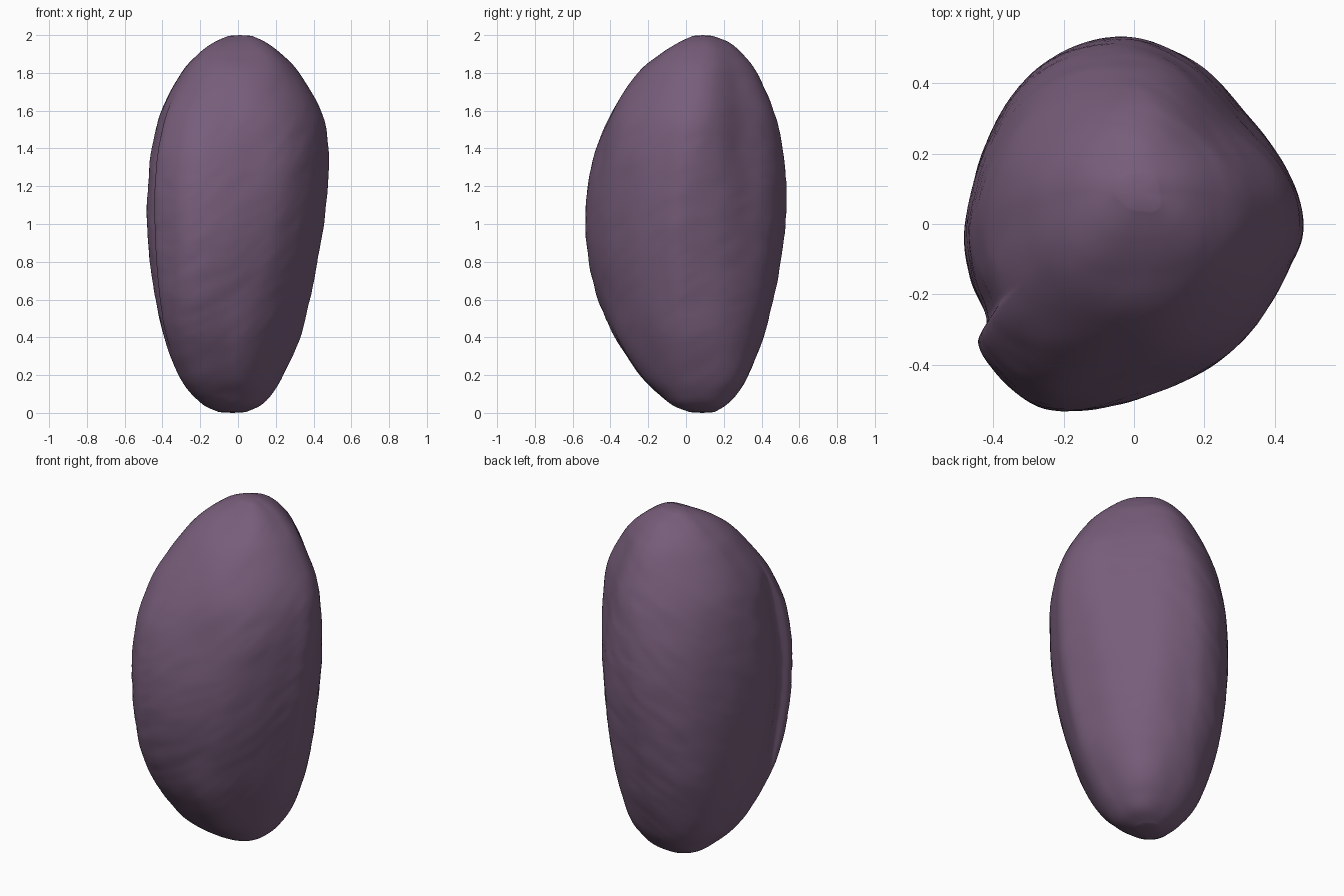
import bpy, bmesh, math
from mathutils import Vector, noise

if "Cube" in bpy.data.objects:
    bpy.data.objects.remove(bpy.data.objects["Cube"])

# height, then extents: left, right, front, back,
# and diagonal: front left, back right, back left, front right
STATIONS = [
    (0.004, -0.10, 0.04, 0.02, 0.15, -0.03, 0.105, -0.145, -0.015),
    (0.04, -0.18, 0.12, -0.07, 0.21, -0.13, 0.19, -0.22, 0.08),
    (0.10, -0.24, 0.18, -0.14, 0.27, -0.23, 0.25, -0.28, 0.14),
    (0.20, -0.31, 0.24, -0.24, 0.33, -0.33, 0.315, -0.345, 0.205),
    (0.40, -0.39, 0.33, -0.37, 0.41, -0.455, 0.375, -0.42, 0.295),
    (0.60, -0.435, 0.38, -0.46, 0.46, -0.53, 0.415, -0.47, 0.36),
    (0.80, -0.465, 0.42, -0.515, 0.50, -0.565, 0.44, -0.495, 0.41),
    (1.00, -0.48, 0.455, -0.535, 0.525, -0.58, 0.455, -0.508, 0.44),
    (1.20, -0.475, 0.475, -0.52, 0.53, -0.57, 0.455, -0.505, 0.452),
    (1.40, -0.455, 0.48, -0.475, 0.51, -0.53, 0.435, -0.48, 0.445),
    (1.60, -0.405, 0.44, -0.39, 0.465, -0.44, 0.40, -0.43, 0.395),
    (1.80, -0.30, 0.325, -0.255, 0.375, -0.29, 0.325, -0.335, 0.28),
    (1.90, -0.21, 0.23, -0.135, 0.30, -0.185, 0.265, -0.265, 0.19),
    (1.96, -0.13, 0.15, -0.04, 0.23, -0.08, 0.20, -0.185, 0.10),
    (1.996, -0.05, 0.07, 0.04, 0.14, 0.02, 0.13, -0.115, 0.015)]

# outline seen from above, with the crease at the front left
OUTLINE = [(0.48, -0.02), (0.43, 0.17), (0.32, 0.32), (0.2, 0.45), (0.06, 0.52),
           (-0.06, 0.535), (-0.2, 0.49), (-0.33, 0.38), (-0.43, 0.2), (-0.48, 0.0),
           (-0.465, -0.15), (-0.425, -0.25), (-0.42, -0.29), (-0.445, -0.34),
           (-0.41, -0.41), (-0.31, -0.505), (-0.19, -0.535), (0.0, -0.505),
           (0.2, -0.42), (0.33, -0.3), (0.43, -0.15)]
H = math.sqrt(0.5)


def spline(points, steps, closed):
    """Smooth curve through the points."""
    n = len(points)
    pick = (lambda i: points[i % n]) if closed else (lambda i: points[max(0, min(n - 1, i))])
    out = []
    for i in range(n if closed else n - 1):
        p = [pick(i + k) for k in (-1, 0, 1, 2)]
        for s in range(steps):
            t = s / steps
            out.append([0.5 * (2 * b + (c - a) * t + (2 * a - 5 * b + 4 * c - d) * t * t
                               + (3 * b - a - 3 * c + d) * t ** 3) for a, b, c, d in zip(*p)])
    if not closed:
        out.append(list(points[-1]))
    return out


outline = [(x / 0.48, y / 0.535) for x, y in spline(OUTLINE, 8, True)]


def section(z, x0, x1, y0, y1, fl, br, bl, fr):
    """One cross-section fitted to its eight extents."""
    cx, cy, rx, ry = (x0 + x1) / 2, (y0 + y1) / 2, (x1 - x0) / 2, (y1 - y0) / 2
    blend = min(1, max(0, (0.72 - abs(z - 1.0)) / 0.4))
    blend = blend * blend * (3 - 2 * blend)
    pts = []
    for u, v in outline:
        a = math.atan2(v, u)
        pts.append([math.cos(a) * (1 - blend) + u * blend,
                    math.sin(a) * (1 - blend) + v * blend])
    ca, cb = (cx + cy) * H, (cx - cy) * H
    wanted = ((1, 1, br - ca), (-1, -1, ca - fl), (-1, 1, cb - bl), (1, -1, fr - cb))
    for _ in range(3):
        gain = {}
        for sx, sy, w in wanted:
            reach = max((p[0] * rx * sx + p[1] * ry * sy) * H for p in pts)
            gain[sx, sy] = min(1.15, max(0.85, w / reach))
        for p in pts:
            g = gain[1 if p[0] > 0 else -1, 1 if p[1] > 0 else -1]
            k = 1 + (g - 1) * math.sin(2 * math.atan2(p[1], p[0])) ** 2
            p[0] *= k
            p[1] *= k
    return [(cx + u * rx, cy + v * ry, z) for u, v in pts]


bm = bmesh.new()
rings = []
for station in spline(STATIONS, 8, False):
    ring = []
    for x, y, z in section(*station):
        # faint slanted wrinkles in the skin
        q = Vector((x * 4, y * 4, z * 9 - x * 5 - y * 4))
        k = 1 + 0.006 * noise.noise(q) + 0.005 * noise.noise(q * 2.3)
        ring.append(bm.verts.new((x * k, y * k, z)))
    rings.append(ring)

n = len(outline)
for a, b in zip(rings, rings[1:]):
    for i in range(n):
        j = (i + 1) % n
        bm.faces.new((a[i], a[j], b[j], b[i]))
# end caps
for ring, z, x, y in ((rings[0], 0.0, -0.03, 0.085), (rings[-1], 2.0, 0.01, 0.09)):
    tip = bm.verts.new((x, y, z))
    for i in range(n):
        bm.faces.new((ring[i], ring[(i + 1) % n], tip))
bmesh.ops.recalc_face_normals(bm, faces=bm.faces)
for f in bm.faces:
    f.smooth = True

mesh = bpy.data.meshes.new("bean_body")
bm.to_mesh(mesh)
bm.free()
skin = bpy.data.materials.new("dusty purple")
skin.diffuse_color = (0.185, 0.11, 0.195, 1)
skin.use_nodes = True
skin.node_tree.nodes["Principled BSDF"].inputs["Base Color"].default_value = skin.diffuse_color
mesh.materials.append(skin)
body = bpy.data.objects.new("bean_body", mesh)
bpy.context.collection.objects.link(body)
